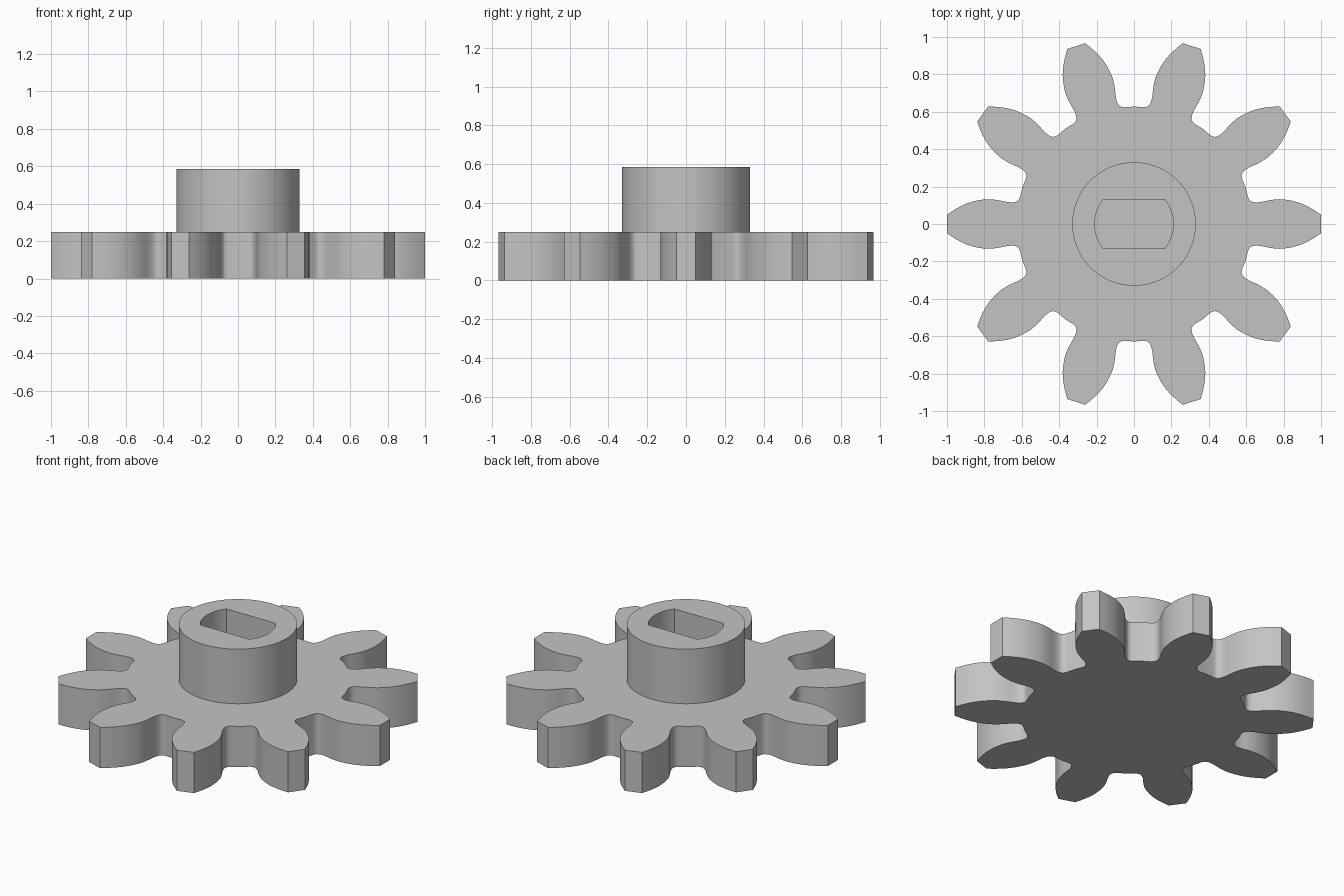
import bpy, bmesh, math
from mathutils import Vector, Matrix

if "Cube" in bpy.data.objects:
    bpy.data.objects.remove(bpy.data.objects["Cube"])

TEETH = 10
GEAR_TOP, HUB_TOP = 0.25, 0.586
HUB_R, BORE_R, BORE_FLAT = 0.33, 0.21, 0.128

grey = bpy.data.materials.new("plain grey")
grey.use_nodes = True
grey.diffuse_color = (0.55, 0.55, 0.55, 1)
grey.node_tree.nodes["Principled BSDF"].inputs["Base Color"].default_value = grey.diffuse_color


def finish(bm, name):
    """Turn a bmesh into a named, smooth-shaded object."""
    bmesh.ops.recalc_face_normals(bm, faces=bm.faces)
    mesh = bpy.data.meshes.new(name)
    bm.to_mesh(mesh)
    bm.free()
    mesh.materials.append(grey)
    obj = bpy.data.objects.new(name, mesh)
    bpy.context.collection.objects.link(obj)
    bpy.ops.object.select_all(action='DESELECT')
    obj.select_set(True)
    bpy.context.view_layer.objects.active = obj
    bpy.ops.object.shade_smooth_by_angle(angle=math.radians(30))
    return obj


def spline(points, steps):
    """Smooth curve through the points."""
    p = [points[0]] + points + [points[-1]]
    out = []
    for a, b, c, d in zip(p, p[1:], p[2:], p[3:]):
        for i in range(steps):
            t = i / steps
            out.append(b + (c - a) * t / 2 + (a * 2 - b * 5 + c * 4 - d) * t * t / 2
                       + (b * 3 - a - c * 3 + d) * t ** 3 / 2)
    return out + [points[-1]]


# Toothed wheel: one flank from tip to root, mirrored and repeated around
flank = spline([Vector(p) for p in (
    (1, 0.05), (0.94, 0.088), (0.87, 0.118), (0.79, 0.132), (0.73, 0.128),
    (0.68, 0.118), (0.645, 0.116), (0.622, 0.124), (0.61, 0.142))], 4)
tooth = [Vector((p.x, -p.y)) for p in reversed(flank)] + flank
half_pitch = math.pi / TEETH
tooth.append(Vector((math.cos(half_pitch), math.sin(half_pitch))) * 0.628)

bm = bmesh.new()
outline = []
for k in range(TEETH):
    turn = Matrix.Rotation(k * 2 * half_pitch, 2)
    outline += [bm.verts.new((*(turn @ p), 0)) for p in tooth]
base = bm.faces.new(outline)
top = bmesh.ops.extrude_face_region(bm, geom=[base], use_keep_orig=True)["geom"]
bmesh.ops.translate(bm, vec=(0, 0, GEAR_TOP),
                    verts=[v for v in top if isinstance(v, bmesh.types.BMVert)])
finish(bm, "gear_wheel")

# Hub: round sleeve with a double-flat bore
SEGMENTS = 96
bm = bmesh.new()
rings = []
for i in range(SEGMENTS):
    a = 2 * math.pi * i / SEGMENTS
    bore = min(BORE_R, BORE_FLAT / max(abs(math.sin(a)), 1e-6))
    rings.append([bm.verts.new((r * math.cos(a), r * math.sin(a), z)) for r, z in (
        (HUB_R, GEAR_TOP), (HUB_R, HUB_TOP), (bore, HUB_TOP), (bore, GEAR_TOP))])
for i, ring in enumerate(rings):
    nxt = rings[(i + 1) % SEGMENTS]
    for j in range(3):
        bm.faces.new((ring[j], nxt[j], nxt[j + 1], ring[j + 1]))
finish(bm, "hub_sleeve")
